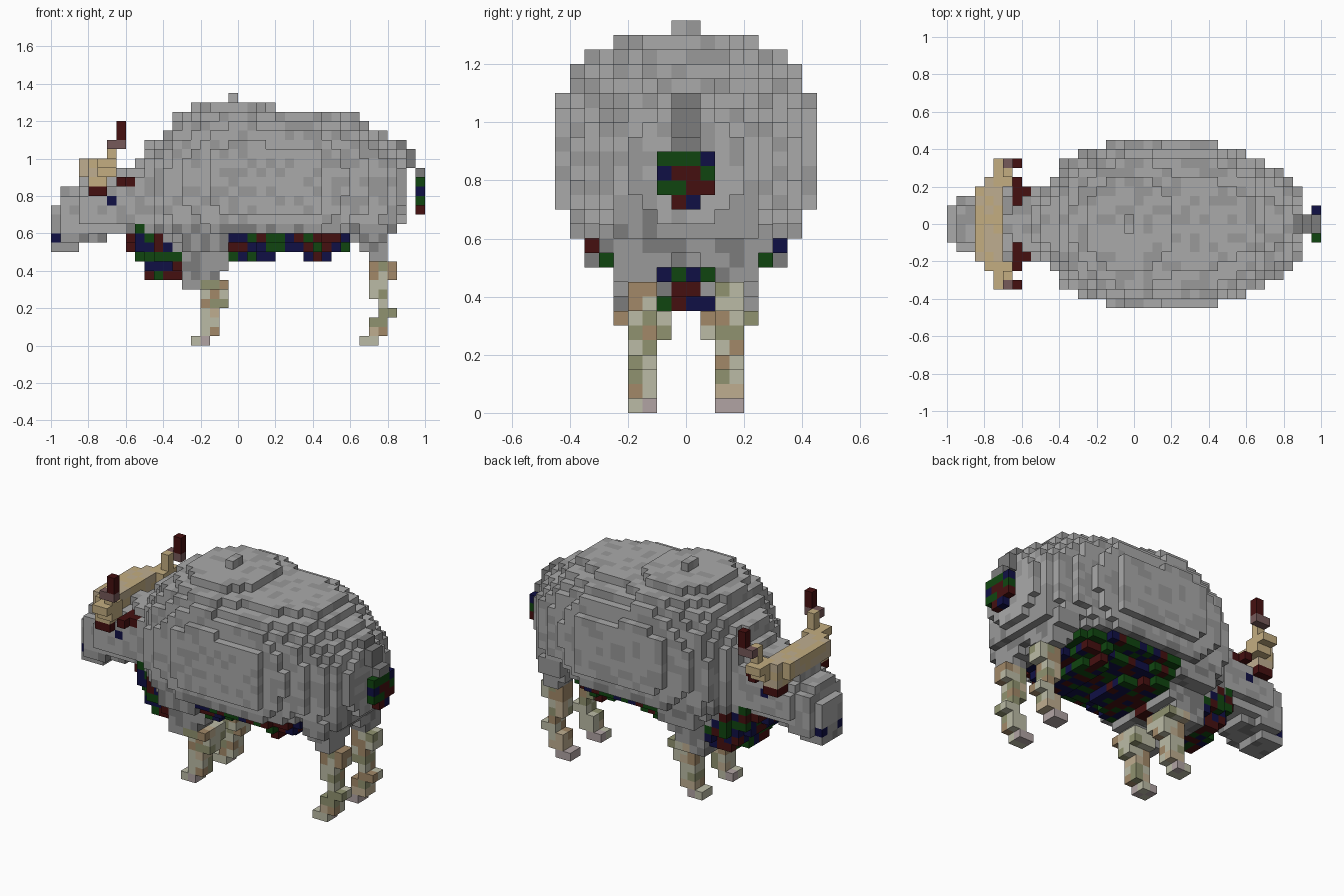
import bpy, random
from math import floor

random.seed(4)
S = 0.05            # voxel edge
cells = {}          # (i, j, k) -> (part, material name)

COLORS = {
    "grey": (0.40, 0.40, 0.40), "mid_grey": (0.32, 0.32, 0.32), "dark_grey": (0.2, 0.2, 0.2),
    "maroon": (0.06, 0.005, 0.005), "navy": (0.005, 0.005, 0.06), "green": (0.005, 0.06, 0.005),
    "tan": (0.55, 0.42, 0.22), "sand": (0.52, 0.42, 0.28), "beige": (0.5, 0.5, 0.38),
    "brown": (0.36, 0.25, 0.14), "olive": (0.28, 0.29, 0.16), "pink_grey": (0.44, 0.37, 0.37),
    "horn_brown": (0.18, 0.1, 0.1),
}
COAT = ["grey", "grey", "mid_grey"]
SHADE = ["mid_grey", "mid_grey", "dark_grey"]
FRINGE = ["maroon", "navy", "green"]
LEG = ["beige", "beige", "sand", "brown", "olive"]
HOOF = ["pink_grey", "beige"]


def put(part, cell, palette):
    cells[cell] = (part, random.choice(palette))


def box(part, palette, x0, x1, y0, y1, z0, z1):
    """Fill a block and its mirror image across y = 0."""
    r = [round(v / S) for v in (x0, x1, y0, y1, z0, z1)]
    for i in range(r[0], r[1]):
        for j in range(r[2], r[3]):
            for k in range(r[4], r[5]):
                put(part, (i, j, k), palette)
                put(part, (i, -1 - j, k), palette)


def loft(part, keys, power, palette, low=None, low_z=0.0):
    """Fill superellipse sections; keys are (x, bottom, top, half width)."""
    for i in range(floor(keys[0][0] / S), floor(keys[-1][0] / S) + 1):
        x = (i + 0.5) * S
        for a, b in zip(keys, keys[1:]):
            if x <= b[0] + 1e-6:
                break
        t = min(1, max(0, (x - a[0]) / (b[0] - a[0])))
        zb, zt, hw = (a[n] + t * (b[n] - a[n]) for n in (1, 2, 3))
        for k in range(0, 27):
            z = (k + 0.5) * S
            f = abs(z - (zb + zt) / 2) / ((zt - zb) / 2)
            if f >= 1:
                continue
            w = hw * (1 - f ** power) ** (1 / power)
            for j in range(-10, 10):
                if abs((j + 0.5) * S) <= w:
                    put(part, (i, j, k), low if low and z < low_z else palette)


# Hanging dark hair under the chest and belly
loft("chest_fringe", [(-0.575, 0.52, 0.75, 0.14), (-0.525, 0.43, 0.75, 0.18),
                      (-0.475, 0.37, 0.75, 0.21), (-0.425, 0.34, 0.75, 0.24),
                      (-0.275, 0.34, 0.7, 0.24), (-0.175, 0.39, 0.7, 0.24),
                      (-0.075, 0.39, 0.7, 0.26), (-0.025, 0.44, 0.7, 0.28)], 3, FRINGE)
loft("belly_fringe", [(0.025, 0.44, 0.7, 0.28), (0.125, 0.47, 0.7, 0.28),
                      (0.325, 0.48, 0.7, 0.28), (0.425, 0.44, 0.7, 0.28),
                      (0.525, 0.5, 0.7, 0.26), (0.575, 0.54, 0.7, 0.23)], 3.5, FRINGE)

# Woolly body, dark along the belly
loft("body", [(-0.625, 0.6, 0.94, 0.19), (-0.575, 0.58, 0.96, 0.19), (-0.525, 0.56, 1.0, 0.2),
              (-0.475, 0.53, 1.09, 0.22), (-0.425, 0.5, 1.12, 0.27), (-0.375, 0.48, 1.17, 0.34),
              (-0.325, 0.47, 1.23, 0.37), (-0.225, 0.47, 1.285, 0.4), (-0.125, 0.47, 1.31, 0.44),
              (0.0, 0.47, 1.33, 0.455), (0.175, 0.48, 1.285, 0.455), (0.225, 0.48, 1.27, 0.455),
              (0.425, 0.48, 1.26, 0.445), (0.475, 0.49, 1.255, 0.415), (0.575, 0.52, 1.24, 0.38),
              (0.625, 0.56, 1.235, 0.37), (0.675, 0.52, 1.19, 0.34), (0.725, 0.52, 1.15, 0.32),
              (0.775, 0.54, 1.135, 0.3), (0.825, 0.58, 1.09, 0.26), (0.875, 0.65, 1.05, 0.2)],
     2.5, COAT, SHADE, 0.65)
for cell, (part, m) in list(cells.items()):
    if part == "body" and cell[2] < 12 and -1 <= cell[0] < 12:
        put("belly_fringe", cell, FRINGE)

# Head and muzzle
loft("head", [(-0.975, 0.49, 0.76, 0.12), (-0.925, 0.49, 0.85, 0.15), (-0.875, 0.5, 0.86, 0.17),
              (-0.825, 0.54, 0.9, 0.18), (-0.725, 0.56, 0.92, 0.2), (-0.625, 0.59, 0.94, 0.2)],
     2.5, COAT, SHADE, 0.6)
box("nose", ["navy"], -1.0, -0.95, 0.05, 0.1, 0.55, 0.6)
box("eyes", ["navy"], -0.7, -0.65, 0.15, 0.2, 0.75, 0.8)
box("ears", ["maroon"], -0.65, -0.55, 0.1, 0.2, 0.85, 0.9)
box("ears", ["maroon"], -0.65, -0.6, 0.05, 0.25, 0.85, 0.9)

# Horns: boss over the brow, sweeping out and up to dark tips
box("horns", ["tan", "sand"], -0.85, -0.7, 0.0, 0.2, 0.9, 1.0)
box("horns", ["tan", "sand"], -0.8, -0.7, 0.1, 0.25, 0.85, 0.95)
box("horns", ["tan", "sand"], -0.8, -0.7, 0.2, 0.25, 0.9, 1.0)
box("horns", ["tan"], -0.75, -0.65, 0.2, 0.3, 0.9, 1.0)
box("horns", ["tan"], -0.7, -0.65, 0.25, 0.3, 1.0, 1.1)
box("horns", ["tan"], -0.75, -0.65, 0.3, 0.35, 0.95, 1.0)
box("horns", ["horn_brown"], -0.7, -0.6, 0.3, 0.35, 1.05, 1.1)
box("horn_tips", ["maroon"], -0.65, -0.6, 0.3, 0.35, 1.1, 1.2)
box("horn_shadow", ["maroon"], -0.8, -0.7, 0.15, 0.25, 0.8, 0.85)

# Shoulders and thighs
box("shoulders", SHADE, -0.3, -0.05, 0.05, 0.35, 0.5, 0.65)
box("shoulders", SHADE, -0.3, -0.05, 0.05, 0.25, 0.4, 0.5)
box("shoulders", SHADE, -0.3, -0.1, 0.1, 0.25, 0.35, 0.4)
box("shoulders", SHADE, -0.3, -0.2, 0.1, 0.25, 0.3, 0.35)
box("thighs", SHADE, 0.65, 0.85, 0.05, 0.25, 0.6, 0.75)
box("thighs", SHADE, 0.65, 0.8, 0.05, 0.3, 0.55, 0.65)
box("thighs", SHADE, 0.65, 0.8, 0.05, 0.25, 0.5, 0.55)
box("thighs", SHADE, 0.7, 0.8, 0.1, 0.25, 0.45, 0.5)

# Front legs
box("front_legs", LEG, -0.2, -0.05, 0.05, 0.25, 0.3, 0.35)
box("front_legs", LEG, -0.2, -0.05, 0.05, 0.2, 0.25, 0.3)
box("front_legs", LEG, -0.2, -0.1, 0.1, 0.2, 0.05, 0.25)
box("front_legs", LEG, -0.1, -0.05, 0.1, 0.2, 0.2, 0.25)
box("front_hooves", HOOF, -0.25, -0.15, 0.1, 0.2, 0.0, 0.05)

# Hind legs
box("hind_legs", LEG, 0.7, 0.85, 0.1, 0.2, 0.35, 0.45)
box("hind_legs", LEG, 0.75, 0.8, 0.1, 0.2, 0.05, 0.35)
box("hind_legs", LEG, 0.7, 0.75, 0.1, 0.2, 0.05, 0.15)
box("hind_legs", LEG, 0.7, 0.75, 0.1, 0.2, 0.25, 0.35)
box("hind_legs", LEG, 0.8, 0.85, 0.1, 0.2, 0.15, 0.2)
box("hind_hooves", HOOF, 0.65, 0.75, 0.1, 0.2, 0.0, 0.05)

# Tail with a dark tuft
box("tail", ["dark_grey"], 0.9, 0.95, 0.0, 0.05, 0.95, 1.05)
box("tail", ["dark_grey"], 0.85, 0.9, 0.0, 0.05, 1.0, 1.1)
box("tail", ["dark_grey"], 0.95, 1.0, 0.0, 0.05, 0.9, 0.95)
box("tail_tuft", FRINGE, 0.95, 1.0, 0.0, 0.1, 0.75, 0.9)
box("tail_tuft", FRINGE, 0.95, 1.0, 0.0, 0.05, 0.7, 0.75)

# Turn the exposed voxel faces of each part into a mesh
mats = {}
for name, c in COLORS.items():
    mats[name] = bpy.data.materials.new(name)
    mats[name].diffuse_color = (*c, 1)

for part in dict.fromkeys(p for p, m in cells.values()):
    verts, faces, face_mats = {}, [], []
    for cell, (p, m) in cells.items():
        if p != part:
            continue
        for axis in range(3):
            for side in (0, 1):
                near = list(cell)
                near[axis] += 2 * side - 1
                if tuple(near) in cells:
                    continue
                quad = []
                for u, v in ((0, 0), (1, 0), (1, 1), (0, 1)):
                    q = list(cell)
                    q[axis] += side
                    q[(axis + 1) % 3] += u
                    q[(axis + 2) % 3] += v
                    quad.append(verts.setdefault(tuple(q), len(verts)))
                faces.append(quad if side else quad[::-1])
                face_mats.append(m)
    if not faces:
        continue
    mesh = bpy.data.meshes.new(part)
    mesh.from_pydata([[n * S for n in v] for v in verts], [], faces)
    slots = sorted(set(face_mats))
    for s in slots:
        mesh.materials.append(mats[s])
    for poly, m in zip(mesh.polygons, face_mats):
        poly.material_index = slots.index(m)
    mesh.update()
    bpy.context.collection.objects.link(bpy.data.objects.new(part, mesh))
